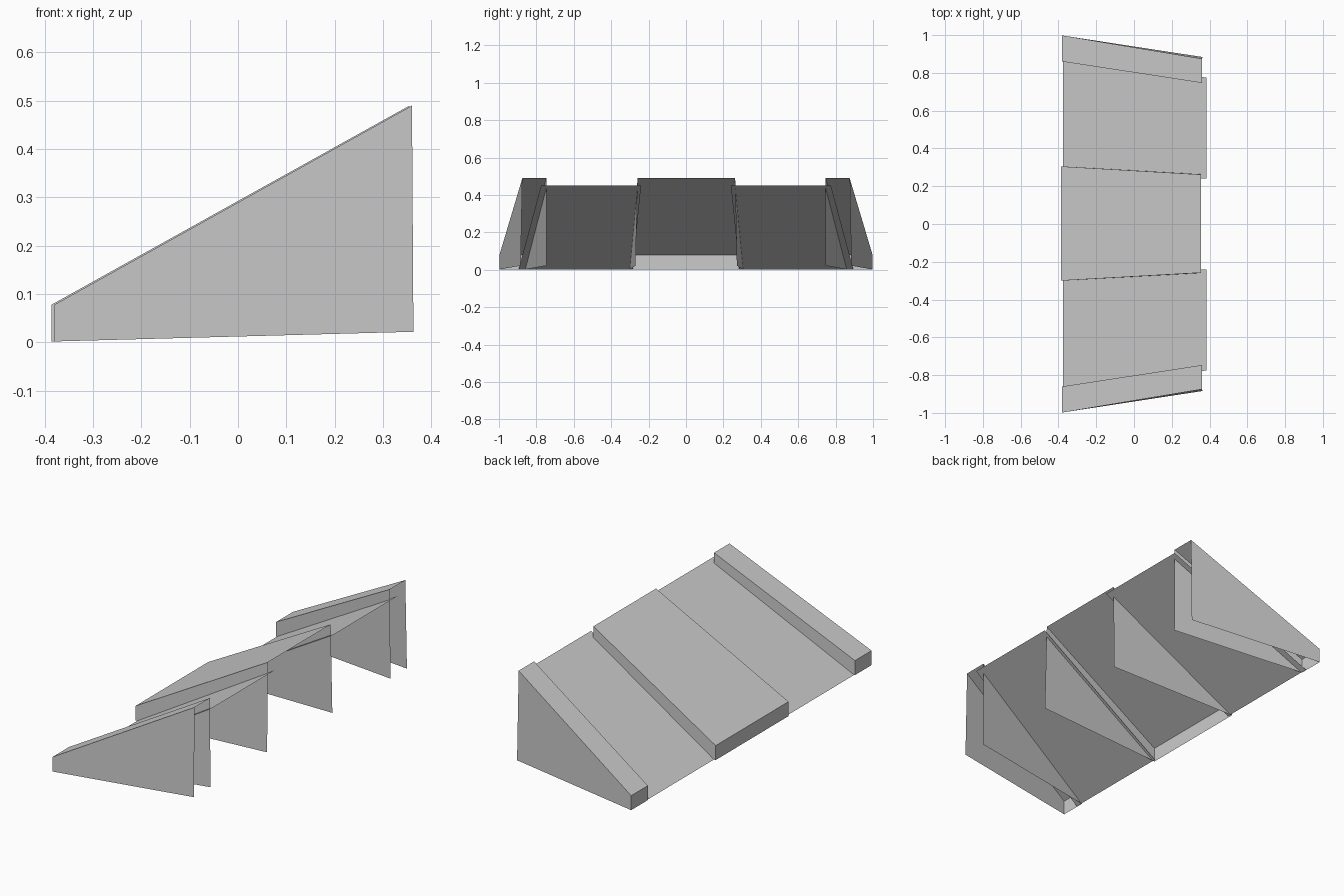
import bpy
import bmesh

cube = bpy.data.objects.get("Cube")
if cube:
    bpy.data.objects.remove(cube, do_unlink=True)

GREY = (0.6, 0.6, 0.6, 1)
grey = bpy.data.materials.new("plain_grey")
grey.use_nodes = True
grey.diffuse_color = GREY
grey.node_tree.nodes["Principled BSDF"].inputs["Base Color"].default_value = GREY


def add_sheet(name, quads):
    """Open thin surface made of quads that share their corners."""
    bm = bmesh.new()
    for quad in quads:
        bm.faces.new([bm.verts.new(p) for p in quad])
    bmesh.ops.remove_doubles(bm, verts=bm.verts, dist=0.0005)
    mesh = bpy.data.meshes.new(name)
    bm.to_mesh(mesh)
    bm.free()
    mesh.materials.append(grey)
    obj = bpy.data.objects.new(name, mesh)
    bpy.context.collection.objects.link(obj)


def add_rail(name, low_x, high_x, low_y, high_y, foot_y):
    """Hollow wedge: sloped top, low end face and two side walls, open behind and below."""
    sides = []
    for i in range(2):
        sides.append([(low_x, low_y[i], 0.002), (low_x, low_y[i], 0.078),
                      (high_x, high_y[i], 0.49), (high_x + 0.003, foot_y[i], 0.022)])
    a, b = sides
    add_sheet(name, [
        [a[0], a[3], a[2], a[1]],   # wall at smaller y
        [b[0], b[1], b[2], b[3]],   # wall at larger y
        [a[1], a[2], b[2], b[1]],   # sloped top
        [a[0], a[1], b[1], b[0]],   # low end
    ])


# Wide middle rail
add_rail("centre_rail", -0.386, 0.355, (-0.30, 0.305), (-0.258, 0.262), (-0.27, 0.272))

for side, s in (("left", 1), ("right", -1)):
    # Narrow outer rails; y ranges are kept in rising order on both sides
    spans = [sorted((s * p, s * q)) for p, q in ((0.86, 0.998), (0.747, 0.875), (0.747, 0.884))]
    add_rail(side + "_outer_rail", -0.38, 0.36, *spans)

    # Sloped lanes between the rails, in two strips
    lines = [(0.285, 0.24), (0.59, 0.51), (0.895, 0.775)]
    strips = []
    for (low_a, high_a), (low_b, high_b) in zip(lines, lines[1:]):
        quad = [(-0.376, s * low_a, 0.002), (0.384, s * high_a, 0.45),
                (0.384, s * high_b, 0.45), (-0.376, s * low_b, 0.002)]
        strips.append(quad if s > 0 else quad[::-1])
    add_sheet(side + "_lane", strips)
